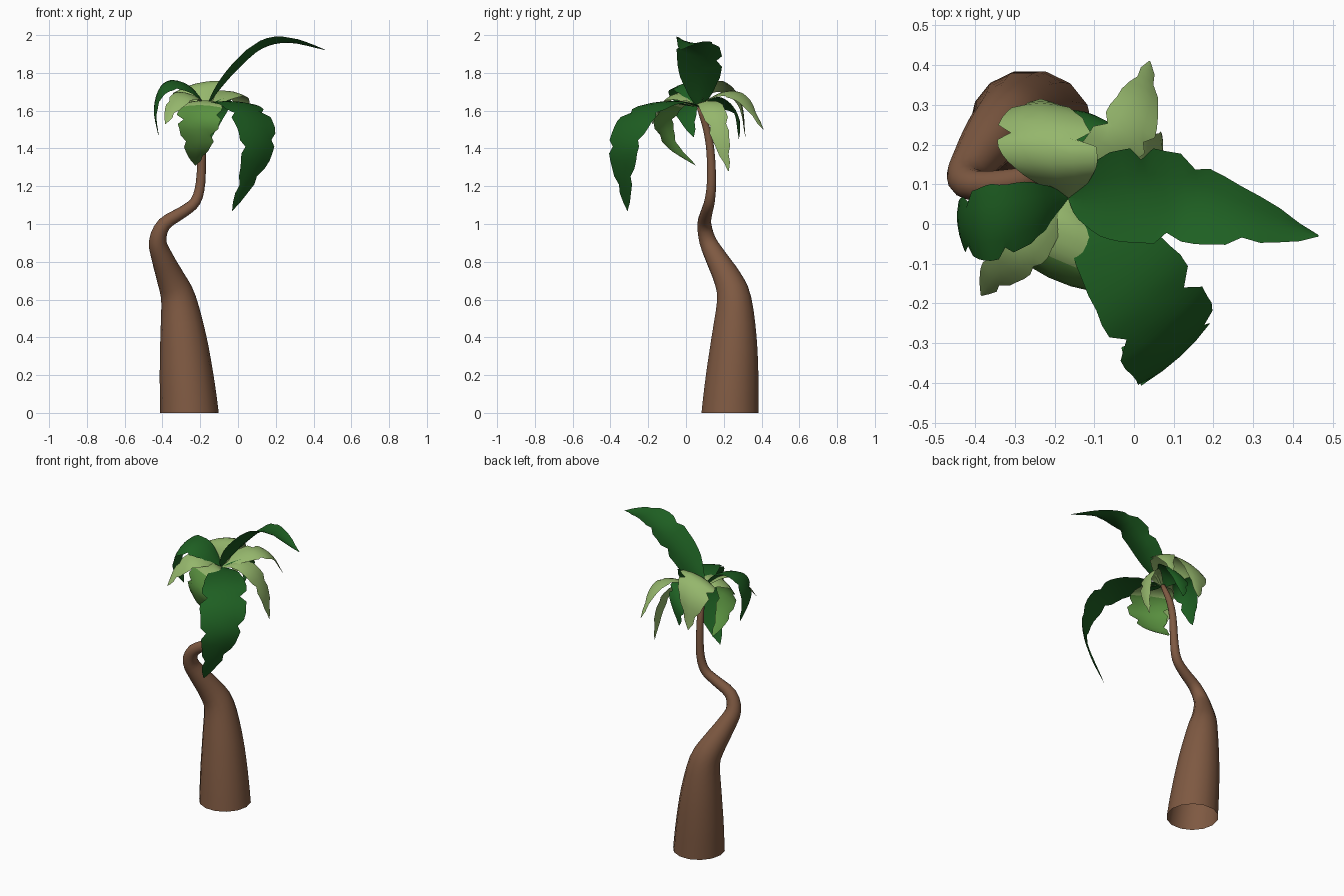
import bpy
import bmesh
import math
import random
from mathutils import Vector

random.seed(4)

default_cube = bpy.data.objects.get("Cube")
if default_cube:
    bpy.data.objects.remove(default_cube, do_unlink=True)


def make_material(name, red, green, blue):
    material = bpy.data.materials.new(name)
    material.use_nodes = True
    colour = (red, green, blue, 1)
    material.diffuse_color = colour
    shader = material.node_tree.nodes["Principled BSDF"]
    shader.inputs["Base Color"].default_value = colour
    shader.inputs["Roughness"].default_value = 0.9
    return material


bark = make_material("bark brown", 0.21, 0.1, 0.054)
dark_green = make_material("dark leaf green", 0.013, 0.115, 0.016)
light_green = make_material("light leaf green", 0.3, 0.47, 0.15)
mid_green = make_material("mid leaf green", 0.1, 0.28, 0.05)


def smooth_path(points, steps):
    """Catmull-Rom path through the points (vectors of any size)."""
    padded = [points[0] * 2 - points[1]] + points + [points[-1] * 2 - points[-2]]
    path = []
    for a, b, c, d in zip(padded, padded[1:], padded[2:], padded[3:]):
        for i in range(steps):
            t = i / steps
            path.append((b * 2 + (c - a) * t + (a * 2 - b * 5 + c * 4 - d) * t ** 2
                         + (b * 3 - a - c * 3 + d) * t ** 3) / 2)
    return path + [points[-1]]


def tangents(path):
    last = len(path) - 1
    return [(path[min(i + 1, last)] - path[max(i - 1, 0)]).normalized()
            for i in range(len(path))]


def skin(bm, rows, closed=False):
    """Join successive rows of vertices with quads."""
    for lower, upper in zip(rows, rows[1:]):
        count = len(lower)
        for j in range(count if closed else count - 1):
            k = (j + 1) % count
            bm.faces.new((lower[j], lower[k], upper[k], upper[j]))


def finish(bm, name, materials):
    mesh = bpy.data.meshes.new(name)
    bm.to_mesh(mesh)
    bm.free()
    for material in materials:
        mesh.materials.append(material)
    mesh.polygons.foreach_set("use_smooth", [True] * len(mesh.polygons))
    obj = bpy.data.objects.new(name, mesh)
    bpy.context.collection.objects.link(obj)
    return obj


def build_trunk(stations, sides=14):
    """Tapered tube; every station is x, y, z and radius."""
    path = smooth_path([Vector(s) for s in stations], 3)
    centres = [p.to_3d() for p in path]
    directions = tangents(centres)
    up = Vector((0, 0, 1))
    directions[0] = up
    bm = bmesh.new()
    rings = []
    for centre, direction, station in zip(centres, directions, path):
        turn = up.rotation_difference(direction)
        ring = []
        for j in range(sides):
            angle = math.tau * j / sides
            arm = Vector((math.cos(angle), math.sin(angle), 0)) * station[3]
            ring.append(bm.verts.new(centre + turn @ arm))
        rings.append(ring)
    skin(bm, rings, closed=True)
    bm.faces.new(rings[-1])
    return finish(bm, "trunk", [bark])


crown = Vector((-0.165, 0.065, 1.62))


def torn_edge(count):
    """Width factors with a few notches beyond the first third."""
    factors = []
    wait = 0
    for i in range(count):
        wait = wait - 1 if wait > 0 else random.choice((3, 4, 5))
        notched = i > count / 3 and wait == 0
        factors.append(random.uniform(0.68, 0.82) if notched else random.uniform(0.98, 1.06))
    return factors


def build_leaf(name, material, half_width, side, spine, cup=0.15, tip_material=None):
    """Arched blade swept along its spine, with torn edges and a point."""
    path = smooth_path([crown] + [Vector(p) for p in spine], 4)
    directions = tangents(path)
    side = Vector(side).normalized()
    if directions[1].cross(side).z < 0:
        side = -side
    last = len(path) - 1
    edges = {-1: torn_edge(last + 1), 1: torn_edge(last + 1)}
    bm = bmesh.new()
    rows = []
    for i, (point, direction) in enumerate(zip(path, directions)):
        t = i / last
        width = half_width * max(math.sin(math.pi * t ** 0.9), 0) ** 0.8 + 0.002
        normal = direction.cross(side).normalized()
        row = []
        for v in (-1, -0.5, 0, 0.5, 1):
            rag = edges[v][i] if v in edges else 1
            row.append(bm.verts.new(point + side * v * width * rag
                                    - normal * cup * width * v * v))
        rows.append(row)
    skin(bm, rows)
    leaf = finish(bm, name, [material, tip_material or material])
    # The outer part of a two-tone leaf takes the second colour
    if tip_material:
        across = len(rows[0]) - 1
        for face in leaf.data.polygons:
            face.material_index = int(face.index // across > last * 0.38)
    return leaf


# Trunk: wide foot, sharp bend, thin neck
build_trunk([
    (-0.257, 0.233, 0, 0.155),
    (-0.273, 0.245, 0.2, 0.142),
    (-0.29, 0.255, 0.4, 0.122),
    (-0.315, 0.255, 0.6, 0.093),
    (-0.355, 0.22, 0.71, 0.075),
    (-0.4, 0.16, 0.82, 0.058),
    (-0.425, 0.115, 0.91, 0.046),
    (-0.39, 0.097, 1, 0.037),
    (-0.29, 0.11, 1.065, 0.031),
    (-0.225, 0.125, 1.12, 0.028),
    (-0.198, 0.135, 1.22, 0.025),
    (-0.192, 0.13, 1.38, 0.022),
    (-0.185, 0.11, 1.5, 0.02),
    (-0.165, 0.07, 1.62, 0.014),
])

# Dark leaves
build_leaf("upper_left_leaf", dark_green, 0.115, (0, 1, -0.15), [
    (-0.09, 0.067, 1.72), (0.01, 0.067, 1.83), (0.13, 0.06, 1.93),
    (0.27, 0.02, 1.96), (0.465, -0.03, 1.92)], cup=-0.25)
build_leaf("front_hanging_leaf", dark_green, 0.135, (0.75, 0.68, 0), [
    (-0.08, -0.04, 1.65), (0.02, -0.17, 1.635), (0.09, -0.28, 1.55),
    (0.115, -0.335, 1.41), (0.065, -0.335, 1.25), (-0.03, -0.31, 1.07)], cup=0.1)
build_leaf("right_leaf", dark_green, 0.093, (-0.1, 1, 0.28), [
    (-0.24, 0.035, 1.715), (-0.33, 0.005, 1.75), (-0.41, -0.005, 1.715),
    (-0.445, 0, 1.6), (-0.42, 0.04, 1.46)])
build_leaf("back_dark_leaf", dark_green, 0.085, (0.8, -0.2, 0.35), [
    (-0.14, 0.15, 1.65), (-0.115, 0.235, 1.635), (-0.12, 0.28, 1.56),
    (-0.145, 0.28, 1.45)])

# Light leaves
build_leaf("front_curled_leaf", light_green, 0.125, (0.87, -0.42, 0), [
    (-0.18, 0, 1.655), (-0.205, -0.085, 1.63), (-0.215, -0.135, 1.53),
    (-0.22, -0.075, 1.4), (-0.225, 0.05, 1.31)], tip_material=mid_green)
build_leaf("front_right_leaf", light_green, 0.062, (0.75, -0.66, -0.35), [
    (-0.23, -0.01, 1.68), (-0.29, -0.08, 1.68), (-0.35, -0.13, 1.62),
    (-0.385, -0.18, 1.53)])
build_leaf("back_broad_leaf", light_green, 0.12, (1, 0, 0.25), [
    (-0.2, 0.13, 1.73), (-0.23, 0.22, 1.735), (-0.235, 0.295, 1.64),
    (-0.235, 0.315, 1.46)])
build_leaf("back_left_leaf", light_green, 0.07, (0.85, -0.45, -0.2), [
    (-0.09, 0.15, 1.68), (-0.02, 0.23, 1.7), (0.02, 0.32, 1.65),
    (0.04, 0.41, 1.5)])
build_leaf("left_drooping_leaf", light_green, 0.06, (0, 1, 0.15), [
    (-0.07, 0.11, 1.65), (0.02, 0.15, 1.59), (0.07, 0.185, 1.45),
    (0.07, 0.225, 1.28)])
